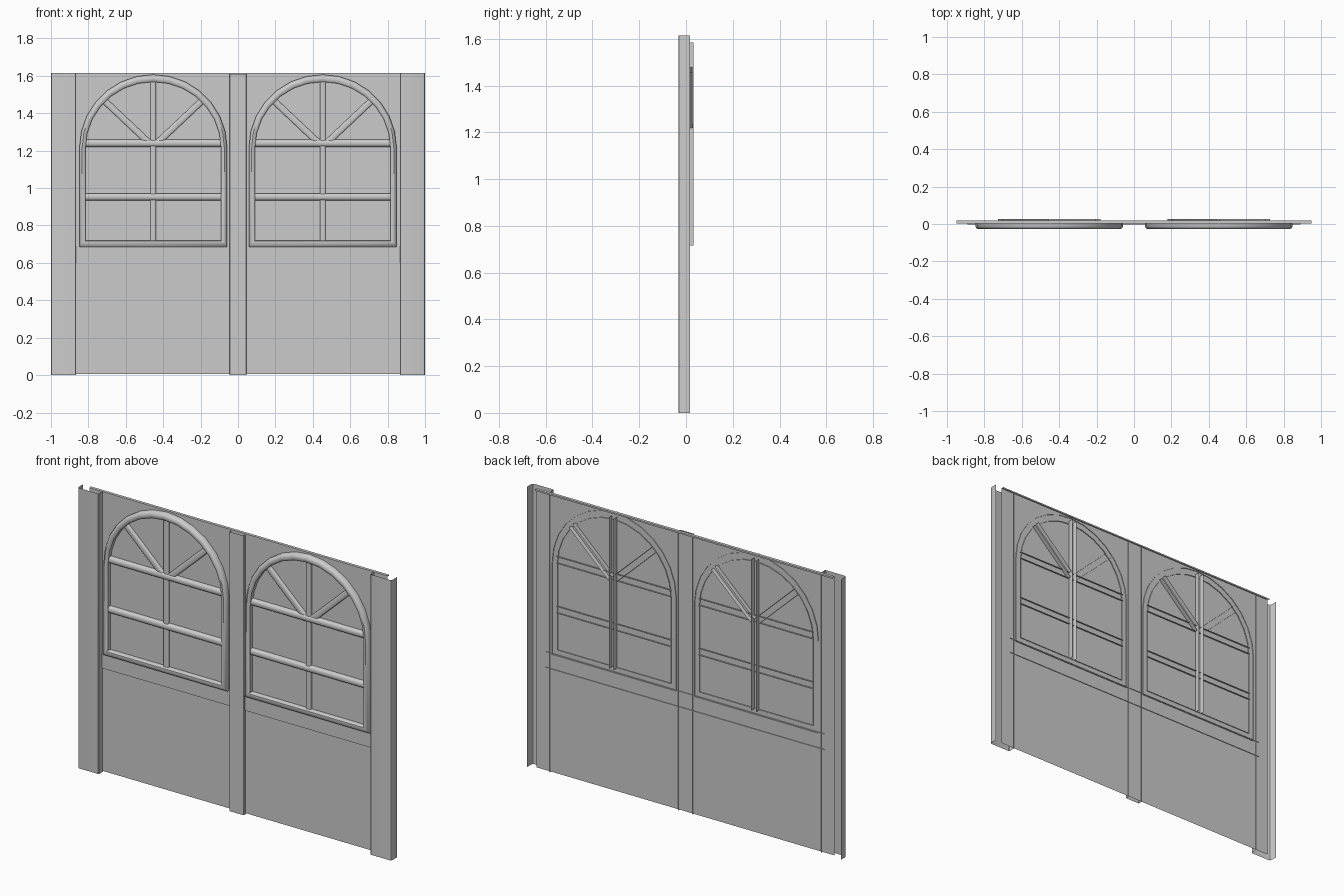
import bpy, bmesh, math
from mathutils import Vector

if "Cube" in bpy.data.objects:
    bpy.data.objects.remove(bpy.data.objects["Cube"])

CX = 0.453          # window centre
SPRING = 1.215      # height where the arch starts
SHEET = 0.003       # depth of the flat backing sheet


def finish(name, rings, closed=False, mirror=False):
    """Skin a list of equally long point rings into an open sheet."""
    bm = bmesh.new()
    rows = [[bm.verts.new(p) for p in ring] for ring in rings]
    n = len(rows[0])
    for a, b in zip(rows, rows[1:]):
        for i in range(n if closed else n - 1):
            j = (i + 1) % n
            bm.faces.new((a[i], a[j], b[j], b[i]))
    bmesh.ops.recalc_face_normals(bm, faces=bm.faces)
    me = bpy.data.meshes.new(name)
    bm.to_mesh(me)
    bm.free()
    ob = bpy.data.objects.new(name, me)
    bpy.context.collection.objects.link(ob)
    if mirror:
        ob.modifiers.new("mirror", 'MIRROR').use_mirror_merge = False
    bpy.ops.object.select_all(action='DESELECT')
    ob.select_set(True)
    bpy.context.view_layer.objects.active = ob
    bpy.ops.object.shade_smooth_by_angle(angle=math.radians(40))
    return ob


def bar(name, p0, p1, half, front, back, bevel, mirror=True):
    """Open-backed rounded glazing bar between two (x, z) points."""
    a, b = Vector((p0[0], 0, p0[1])), Vector((p1[0], 0, p1[1]))
    d = (b - a).normalized()
    side = Vector((d.z, 0, -d.x))
    prof = [(-half, back), (-half, front + bevel), (-half + bevel * .35, front + bevel * .35),
            (-half + bevel, front)]
    prof += [(-u, y) for u, y in reversed(prof)]
    ring = lambda c: [c + side * u + Vector((0, y, 0)) for u, y in prof]
    return finish(name, [ring(a), ring(b)], mirror=mirror)


def upright(name, plan, z0, z1, mirror=False):
    """Sheet-metal upright from a plan outline of (x, y) points."""
    return finish(name, [[(x, y, z) for x, y in plan] for z in (z0, z1)], mirror=mirror)


# Backing sheet with its top lip folded to the rear
finish("wall_panel", [[(-.95, y, z), (.95, y, z)] for y, z in
                      ((SHEET, .006), (SHEET, 1.615), (.02, 1.615), (.02, 1.606))])

# Side posts: folded sheets with a deep outer flange
upright("side_post", [(.865, .007), (.865, -.028), (.869, -.032), (.988, -.032),
                      (.996, -.029), (1.0, -.021), (1.0, .018)], 0, 1.615, True)

# Centre post
upright("centre_post", [(-.046, .007), (-.046, -.012), (-.044, -.014),
                        (.044, -.014), (.046, -.012), (.046, .007)], 0, 1.61)

# Waist rail across the wall
finish("waist_rail", [[(-.89, y, z), (.89, y, z)] for y, z in
                      ((.007, .6), (-.003, .6), (-.003, .69), (.007, .69))])


def arch(half, rise, bottom, y, steps=14):
    """Closed window outline: half-round head on straight jambs."""
    pts = [(CX + half * math.cos(math.pi * i / steps), y,
            SPRING + rise * math.sin(math.pi * i / steps)) for i in range(steps + 1)]
    return pts + [(CX - half, y, bottom), (CX + half, y, bottom)]


# Arched window surround, with a sloping underside at the sill
finish("window_frame", [
    arch(.395, .392, .685, .007), arch(.395, .392, .685, -.012),
    arch(.390, .387, .695, -.022), arch(.380, .376, .708, -.028),
    arch(.368, .360, .716, -.026), arch(.362, .353, .720, -.020),
    arch(.362, .353, .720, .008)], closed=True, mirror=True)

# Glazing bars
bar("upright_bar", (CX, .715), (CX, 1.585), .0155, -.012, .033, .006)
for label, z in (("upper", 1.24), ("lower", .953)):
    bar(label + "_cross_bar", (CX - .366, z), (CX + .366, z), .019, -.018, .012, .012)
for label, s in (("outer", 1), ("inner", -1)):
    bar(label + "_fan_bar", (CX + .012 * s, 1.232), (CX + .262 * s, 1.468), .017, -.012, .028, .006)
